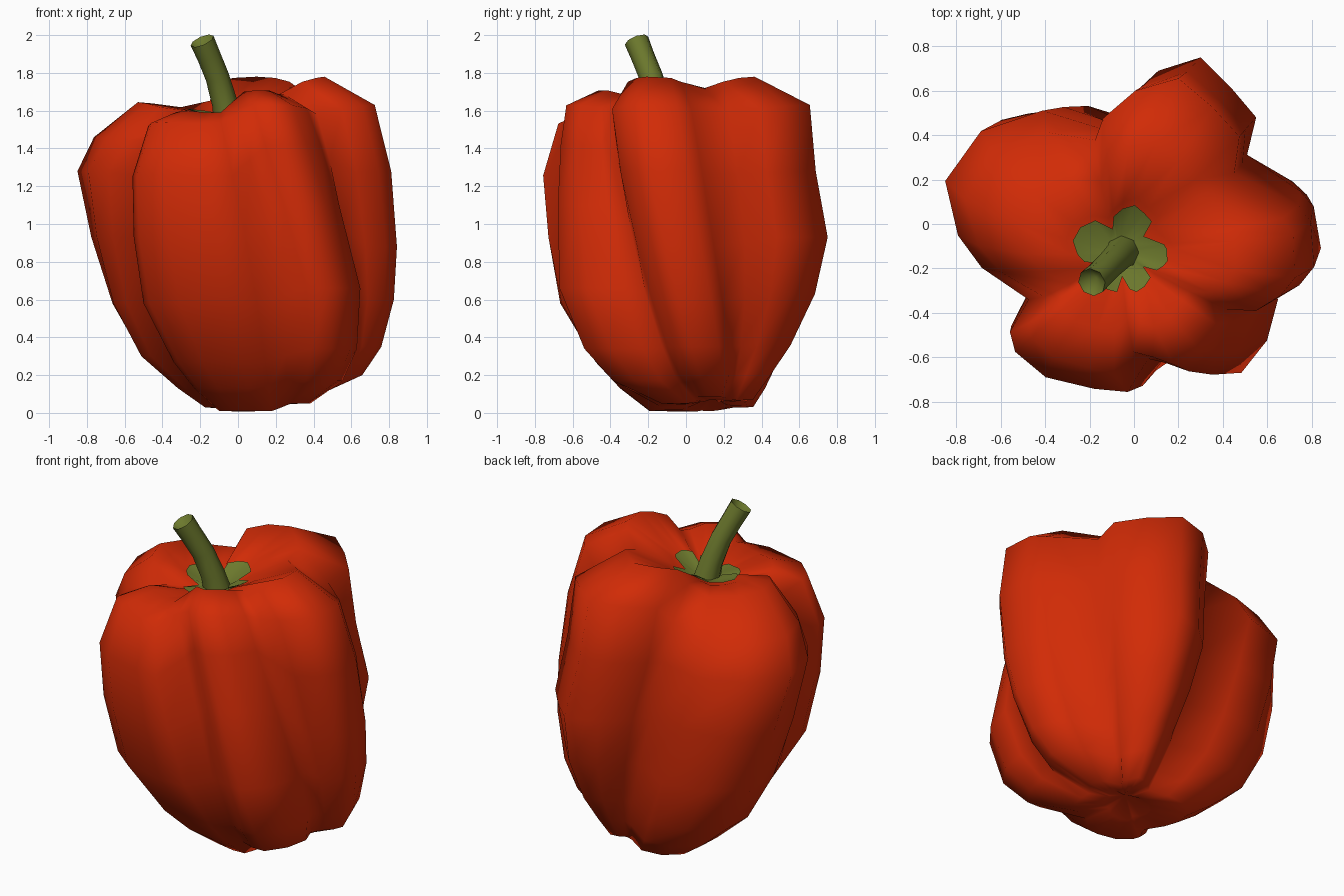
import bpy, bmesh, math
from mathutils import Vector

if "Cube" in bpy.data.objects:
    bpy.data.objects.remove(bpy.data.objects["Cube"])


def material(name, rgb):
    m = bpy.data.materials.new(name)
    m.diffuse_color = (*rgb, 1)
    m.use_nodes = True
    m.node_tree.nodes["Principled BSDF"].inputs["Base Color"].default_value = m.diffuse_color
    return m


red = material("pepper red", (0.64, 0.024, 0.002))
green = material("stem green", (0.15, 0.19, 0.026))

# Five lobes seen from above: outline points, the last one is the valley to the next lobe
outlines = [
    [(-.69, -.13), (-.78, .03), (-.81, .28), (-.62, .49), (-.33, .55), (-.08, .46)],
    [(-.03, .56), (.11, .69), (.30, .75), (.44, .61), (.55, .48), (.51, .31)],
    [(.75, .14), (.81, .07), (.84, -.12), (.78, -.20), (.67, -.27), (.58, -.29)],
    [(.60, -.40), (.54, -.57), (.42, -.70), (.30, -.67), (.17, -.62)],
    [(.04, -.75), (-.13, -.75), (-.38, -.70), (-.54, -.57), (-.57, -.47), (-.49, -.31)],
]
# Lobe profiles from crown to base: fraction of the outline, height
spreads = [
    [.28, .55, .86, 1, .96, .86, .70, .50, .36],
    [.28, .55, .87, .91, 1, .92, .73, .55, .38],
    [.28, .58, .87, .97, 1, .96, .84, .68, .32],
    [.25, .47, .72, .82, .93, 1, .85, .66, .34],
    [.28, .55, .85, 1, .97, .88, .66, .52, .36],
]
heights = [
    [1.61, 1.645, 1.46, 1.28, .93, .58, .30, .13, .03],
    [1.65, 1.78, 1.63, 1.28, .93, .63, .36, .20, .07],
    [1.65, 1.78, 1.63, 1.28, .88, .60, .35, .20, .085],
    [1.60, 1.71, 1.63, 1.42, 1.10, .66, .34, .17, .05],
    [1.56, 1.60, 1.54, 1.26, .93, .58, .27, .13, .01],
]
top = Vector((-.075, -.14, 1.55))
base = Vector((.18, .14, .085))


def place(p, s, z):
    """Scale an outline point towards the leaning core, sliding it sideways with the lean."""
    t = max(0, min(1, z / 1.6))
    core = base.lerp(top, t).to_2d()
    q = Vector(p)
    out = (q - core).normalized()
    lean = 1.2 * (top - base).to_2d() * (t - .58)
    q += lean - out * lean.dot(out)
    q = core + s * (q - core)
    return Vector((q.x, q.y, z))


def loft(name, rings, mat, start=None, end=None):
    """Skin closed rings, with optional centre points at both ends."""
    bm = bmesh.new()
    rows = [[bm.verts.new(p) for p in ring] for ring in rings]
    n = len(rows[0])
    for a, b in zip(rows, rows[1:]):
        for i in range(n):
            j = (i + 1) % n
            bm.faces.new((a[i], a[j], b[j], b[i]))
    for centre, row in ((start, rows[0]), (end, rows[-1])):
        if centre is not None:
            c = bm.verts.new(centre)
            for i in range(n):
                bm.faces.new((c, row[i], row[(i + 1) % n]))
    bmesh.ops.recalc_face_normals(bm, faces=bm.faces)
    for f in bm.faces:
        f.smooth = True
    me = bpy.data.meshes.new(name)
    bm.to_mesh(me)
    bm.free()
    me.materials.append(mat)
    ob = bpy.data.objects.new(name, me)
    bpy.context.collection.objects.link(ob)
    return ob


# Body: one column of points per outline point
columns, leaves = [], []
for k, outline in enumerate(outlines):
    nxt = (k + 1) % 5
    count = len(outline)
    for i, p in enumerate(outline):
        valley = i == count - 1
        edge = abs(2 * (i + 1) / count - 1)
        s, z = list(spreads[k]), list(heights[k])
        if valley:
            s = [(a + b) / 2 for a, b in zip(s, spreads[nxt])]
            z = [(a + b) / 2 for a, b in zip(z, heights[nxt])]
        # the crown sinks towards the valleys, except between the two front lobes
        front = (k == 3 and i > 2) or (k == 4 and i < 2)
        drop = 0.01 if front else .06 * edge ** 2
        z = [h - drop * (.5, 1, .8, .3, 0, 0, 0, 0, 0)[j] for j, h in enumerate(z)]
        col = [place(p, .1, 1.55)] + [place(p, a, h) for a, h in zip(s, z)]
        foot = place(p, .14, .03)
        foot.z = max(0, .045 + .25 * (foot.x - .18) + .12 * (foot.y - .14))
        col.append(foot)
        columns.append(col)
        reach = .5 if valley else (.95 if k > 2 else .8)
        leaves.append(col[0].lerp(col[1], reach) + Vector((0, 0, .012)))
loft("pepper_body", list(zip(*columns)), red, top, base)

# Calyx: star-shaped green collar following the crown
inner = [c[0] + Vector((0, 0, .012)) for c in columns]
loft("calyx", [inner, leaves], green, top + Vector((0, 0, .015)))

# Stem: leaning tube with a hollow cut end
path = [Vector(p) for p in ((-.05, -.125, 1.53), (-.07, -.145, 1.64), (-.11, -.185, 1.78),
                            (-.155, -.23, 1.89), (-.19, -.262, 1.97))]
radii = [.078, .068, .063, .063, .066]
rings = []
for i, (c, r) in enumerate(zip(path, radii)):
    d = (path[min(i + 1, 4)] - path[max(i - 1, 0)]).normalized()
    u = d.cross(Vector((0, 1, 0))).normalized()
    v = d.cross(u)
    rings.append([c + r * (math.cos(a) * u + math.sin(a) * v)
                  for a in (math.tau * q / 8 for q in range(8))])
stem = loft("stem", rings, green, None, path[-1] - Vector((-.02, -.02, .06)))
bpy.context.view_layer.objects.active = stem
stem.select_set(True)
bpy.ops.object.shade_smooth_by_angle(angle=math.radians(50))
